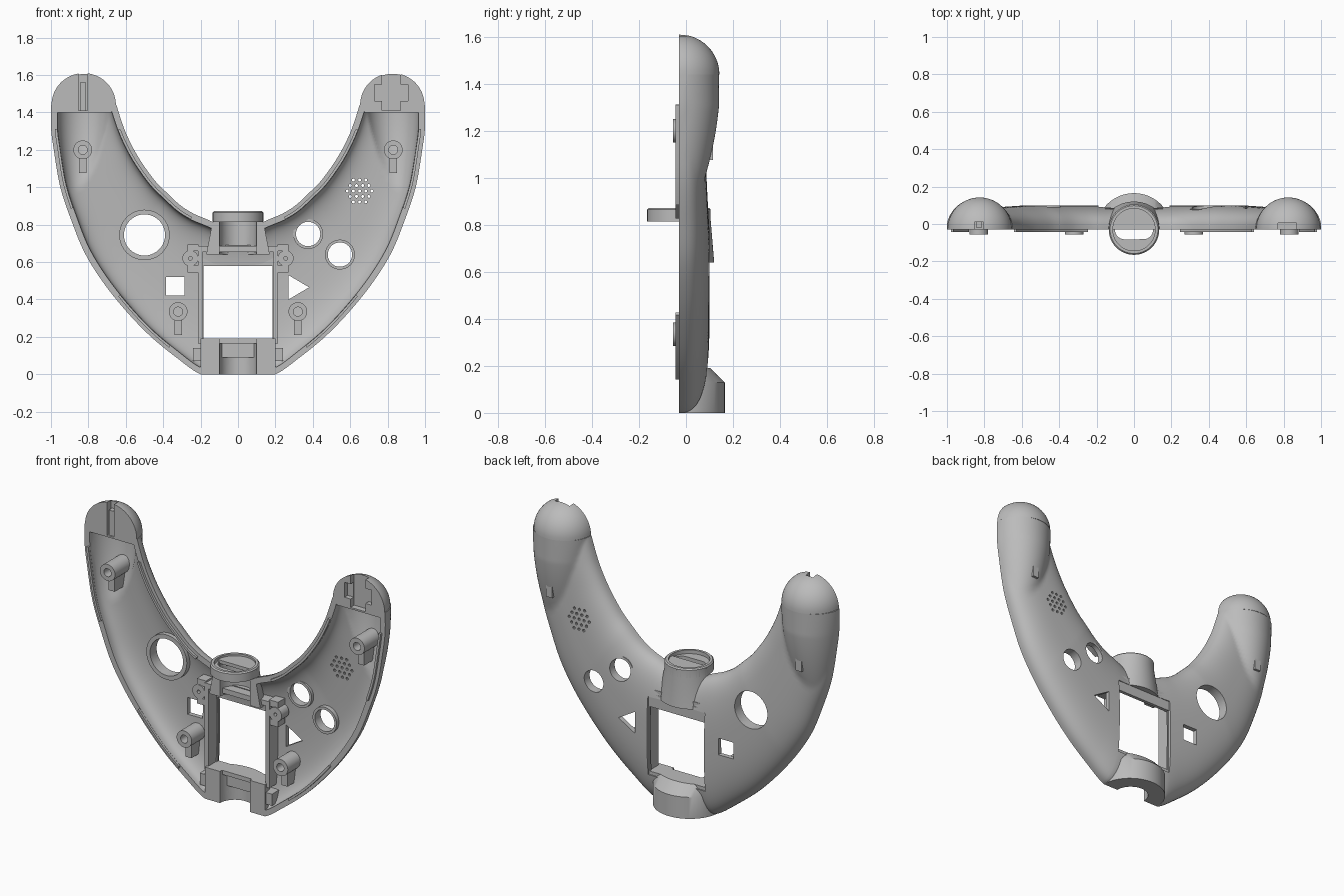
import bpy, bmesh
from math import sin, cos, pi, radians
from mathutils import Vector

if "Cube" in bpy.data.objects:
    bpy.data.objects.remove(bpy.data.objects["Cube"])

grey = bpy.data.materials.new("plain grey")
grey.use_nodes = True
grey.diffuse_color = (0.5, 0.5, 0.5, 1)
grey.node_tree.nodes["Principled BSDF"].inputs["Base Color"].default_value = (0.5, 0.5, 0.5, 1)

BASE = -0.03          # plane of the open rim
WALL = 0.035


def finish(name, bm):
    bmesh.ops.remove_doubles(bm, verts=bm.verts, dist=1e-5)
    bmesh.ops.recalc_face_normals(bm, faces=bm.faces)
    me = bpy.data.meshes.new(name)
    bm.to_mesh(me)
    bm.free()
    me.materials.append(grey)
    ob = bpy.data.objects.new(name, me)
    bpy.context.scene.collection.objects.link(ob)
    return ob


def loft(name, rings, caps=True):
    """Skin closed rings of equal point count."""
    bm = bmesh.new()
    loops = [[bm.verts.new(p) for p in r] for r in rings]
    n = len(loops[0])
    for a, b in zip(loops, loops[1:]):
        for k in range(n):
            bm.faces.new((a[k], a[(k + 1) % n], b[(k + 1) % n], b[k]))
    if caps:
        bm.faces.new(loops[0])
        bm.faces.new(loops[-1])
    return finish(name, bm)


def prism(name, pts, y0, y1):
    return loft(name, [[(x, y, z) for x, z in pts] for y in (y0, y1)])


def box(name, x0, x1, y0, y1, z0, z1):
    return prism(name, [(x0, z0), (x1, z0), (x1, z1), (x0, z1)], y0, y1)


def circle(cx, cz, r, n=40):
    return [(cx + r * cos(2 * pi * k / n), cz + r * sin(2 * pi * k / n)) for k in range(n)]


def pipe(name, cx, cz, r_out, r_in, y0, y1):
    """Round tube along y."""
    rings = [(r_out, y0), (r_out, y1), (r_in, y1), (r_in, y0), (r_out, y0)]
    return loft(name, [[(x, y, z) for x, z in circle(cx, cz, r)] for r, y in rings], False)


def column(name, sections, n=48):
    """Upright round solid from (z, radius) sections, centred on the rim plane."""
    return loft(name, [[(x, BASE + y, z) for x, y in circle(0, 0, r, n)] for z, r in sections])


def half_round(name, cx, sections, n=32):
    """Upright arch solid from (z, half width, height) sections."""
    return loft(name, [[(cx + w * cos(pi * k / n), BASE + h * sin(pi * k / n), z)
                        for k in range(n + 1)] for z, w, h in sections])


def cut(ob, *cutters):
    for c in cutters:
        mod = ob.modifiers.new("cut", "BOOLEAN")
        mod.operation, mod.solver, mod.object = "DIFFERENCE", "EXACT", c
        bpy.context.view_layer.update()
        me = bpy.data.meshes.new_from_object(
            ob.evaluated_get(bpy.context.evaluated_depsgraph_get()))
        ob.modifiers.clear()
        ob.data = me
        bpy.data.objects.remove(c)


# Shell: stations pair a point on the outer edge with one on the inner edge
OUTER = [(0, 0), (.1, 0), (.2, 0), (.33, .09), (.47, .205), (.6, .34), (.72, .49),
         (.82, .65), (.89, .82), (.95, 1.0), (.985, 1.2), (1, 1.32), (1, 1.44)]
INNER = [(0, .79), (.05, .79), (.1, .8), (.17, .83), (.24, .86), (.31, .905), (.38, .97),
         (.44, 1.03), (.5, 1.11), (.55, 1.19), (.595, 1.28), (.625, 1.36), (.65, 1.44)]
LAST = len(OUTER) - 1


def along(pts, t):
    """Catmull-Rom point on a half edge."""
    i = min(int(t), LAST - 1)
    f = t - i
    a, b, c, d = [Vector(pts[min(max(j, 0), LAST)]) for j in range(i - 1, i + 3)]
    if i == 0:
        a = Vector((-c.x, c.y))
    p = b + (c - a) * f / 2 + (2 * a - 5 * b + 4 * c - d) * f * f / 2 \
        + (3 * b - a - 3 * c + d) * f ** 3 / 2
    return Vector((p.x, max(p.y, 0)))


def grip_height(x, z, wall):
    """Tapered round grip that runs out to a point on the outer edge."""
    k = ((1.44 - z) / .72) ** 2
    lo, hi = .65 + .21 * k, 1.003 - .145 * k
    w, c = (hi - lo) / 2 - wall, (hi + lo) / 2
    if z < .7 or w <= .005 or abs(x - c) >= w:
        return 0
    return min(w, .17) * (1 - ((x - c) / w) ** 2) ** .5


def arch(t, wall, side, n=44):
    o, i = along(OUTER, t), along(INNER, t)
    d = (i - o).normalized() * wall
    o, i = o + d, i - d
    crown = .13 - .035 * max(0, t / LAST - .5) * 2 - wall * .8
    pts = []
    for k in range(n + 1):
        u = (1 - cos(pi * k / n)) / 2
        p = o.lerp(i, u)
        y = crown * max(0, 1 - abs(2 * u - 1) ** 2.7) ** (1 / 2.7)
        if 0 < k < n:
            y = max(y, grip_height(p.x, p.y, wall))
        pts.append((side * p.x, BASE + y, p.y))
    return pts


STEPS = 84
rings = []
for s in range(-STEPS, STEPS + 1):
    t, side = abs(s) / STEPS * LAST, -1 if s < 0 else 1
    rings.append(arch(t, 0, side) + arch(t, WALL, side)[::-1])
shell = loft("shell", rings, False)
bm = bmesh.new()
bm.from_mesh(shell.data)
bmesh.ops.holes_fill(bm, edges=[e for e in bm.edges if e.is_boundary], sides=0)
bmesh.ops.recalc_face_normals(bm, faces=bm.faces)
bm.to_mesh(shell.data)
bm.free()

# Button, speaker and screen openings
openings = [circle(-.5, .745, .11), circle(.375, .75, .065), circle(.545, .64, .065),
            [(-.385, .42), (-.285, .42), (-.285, .52), (-.385, .52)],
            [(.27, .4), (.38, .465), (.27, .53)]]
for row in range(-2, 3):
    count = 5 - abs(row)
    for k in range(count):
        openings.append(circle(.65 + (k - (count - 1) / 2) * .033, .98 + row * .029, .008, 10))
cut(shell, *[prism("cutter", p, 0, .3) for p in openings],
    box("cutter", -.185, .185, -.2, .3, .19, .58),
    box("cutter", -.19, .19, .08, .3, .17, .64),
    column("cutter", [(-.1, .1), (.1, .1)]), column("cutter", [(.69, .1), (1, .1)]))

# Rims around the buttons
pipe("large_button_rim", -.5, .745, .135, .11, .035, .08)
pipe("upper_button_rim", .375, .75, .08, .065, .05, .08)
pipe("lower_button_rim", .545, .64, .08, .065, .045, .075)

# Neck and collar at the top, neck at the bottom
neck = half_round("top_neck", 0, [(.64, .17, .15), (.82, .135, .135), (.86, .135, .135)])
cut(neck, column("cutter", [(.6, .1), (.84, .1)]))
collar = column("collar", [(.815, .135), (.865, .135), (.872, .128)])
slot = [(x, z) for x, z in circle(0, 0, .052)]
slot = [(x + (.05 if x > 0 else -.05), BASE + y, ) for x, y in slot]
cut(collar, column("cutter", [(.85, .113), (1, .113)]),
    loft("cutter", [[(x, y, z) for x, y in slot] for z in (.7, 1)]))
foot = half_round("bottom_neck", 0, [(0, .2, .195), (.13, .2, .195), (.19, .2, .135)])
cut(foot, column("cutter", [(-.1, .1), (.3, .1)]))

# Screen frame
for name, x0, x1, z0, z1 in [("top", -.215, .215, .655, .685), ("bottom", -.215, .215, .165, .19),
                             ("left", .19, .215, .165, .685), ("right", -.215, -.19, .165, .685)]:
    box("screen_frame_" + name, x0, x1, -.01, .082, z0, z1)
box("screen_ledge", -.19, .19, .065, .085, .58, .66)
box("cable_plate", -.14, .14, .02, .06, .09, .185)

for side, tag in ((1, "left"), (-1, "right")):
    # Screw tabs and brackets of the frame
    pipe(tag + "_screw_tab", side * .255, .62, .042, .01, -.01, .06)
    for z0, z1 in ((.545, .582), (.658, .695)):
        box(tag + "_tab_block", *sorted((side * .21, side * .27)), -.005, .06, z0, z1)
    box(tag + "_bracket", *sorted((side * .14, side * .24)), -.02, .05, .07, .14)
    # Screw posts with ribs
    for x, z, top in ((.83, 1.2, .115), (.32, .335, .075)):
        pipe(tag + "_post", side * x, z, .05, .024, -.055, top)
        box(tag + "_post_rib", side * x - .02, side * x + .02, -.015, top, z - .125, z - .045)
    # Locating lips on the rim
    for edge, other, z0, z1 in ((OUTER, INNER, .86, 1.32), (OUTER, INNER, .12, .41),
                                (INNER, OUTER, .86, 1.32)):
        lip = []
        for s in range(2, 121):
            t = s / 120 * LAST
            p = along(edge, t)
            d = (along(other, t) - p).normalized()
            if z0 <= p.y <= z1:
                a, b = p + d * .02, p + d * .034
                lip.append([(side * q.x, y, q.y) for q, y in
                            ((a, -.02), (a, -.044), (b, -.044), (b, -.02))])
        loft(tag + "_lip", lip)
    # Rounded solid grip ends
    profile = [(1.44 + .17 * sin(a), .172 * cos(a)) for a in [pi / 2 * k / 16 for k in range(16)]]
    profile.append((1.61, .004))
    end = half_round(tag + "_grip_end", side * .825,
                     [(1.4, .15, .15), (1.437, .15, .15)] + [(z, r, r) for z, r in profile])
    if side > 0:
        cut(end, box("cutter", .73, .91, -.2, 0, 1.46, 1.55),
            box("cutter", .77, .87, -.2, .005, 1.41, 1.7))
    else:
        cut(end, box("cutter", -.852, -.805, -.2, .01, 1.41, 1.7))
        box("grip_slot_rib", -.845, -.812, -.02, .02, 1.41, 1.56)

for ob in bpy.context.scene.objects:
    if ob.type == "MESH":
        ob.data.polygons.foreach_set("use_smooth", [True] * len(ob.data.polygons))
        ob.data.set_sharp_from_angle(angle=radians(32))
